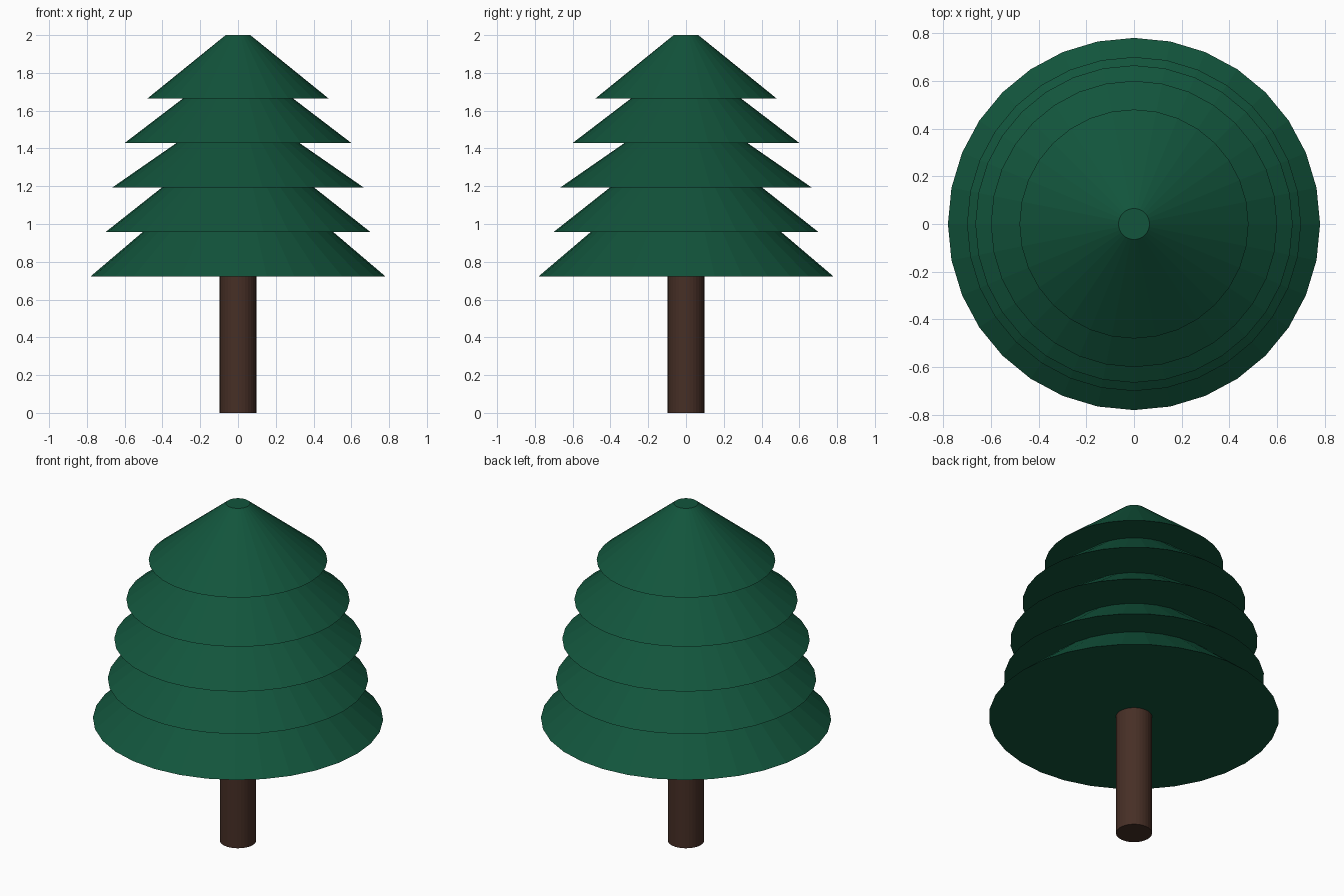
import bpy

if "Cube" in bpy.data.objects:
    bpy.data.objects.remove(bpy.data.objects["Cube"])


def material(name, rgb):
    m = bpy.data.materials.new(name)
    m.diffuse_color = (*rgb, 1.0)
    m.use_nodes = True
    m.node_tree.nodes["Principled BSDF"].inputs["Base Color"].default_value = m.diffuse_color
    return m


def frustum(name, r_bottom, r_top, z, height, mat):
    """Closed flat-shaded 32-sided cone section standing on height z."""
    bpy.ops.mesh.primitive_cone_add(
        vertices=32, radius1=r_bottom, radius2=r_top, depth=height,
        end_fill_type='NGON', location=(0, 0, z + height / 2))
    ob = bpy.context.object
    ob.name = name
    ob.data.materials.append(mat)
    return ob


green = material("pine green", (0.006, 0.09, 0.045))
brown = material("bark brown", (0.062, 0.028, 0.019))

# Trunk
frustum("trunk", 0.097, 0.097, 0.0, 0.74, brown)

# Foliage tiers, bottom to top: (bottom radius, top radius)
tiers = [(0.78, 0.385), (0.70, 0.275), (0.665, 0.18), (0.60, 0.16), (0.48, 0.065)]
for i, (r_bottom, r_top) in enumerate(tiers):
    frustum(f"foliage_tier_{i + 1}", r_bottom, r_top, 0.723 + 0.2353 * i, 0.336, green)
